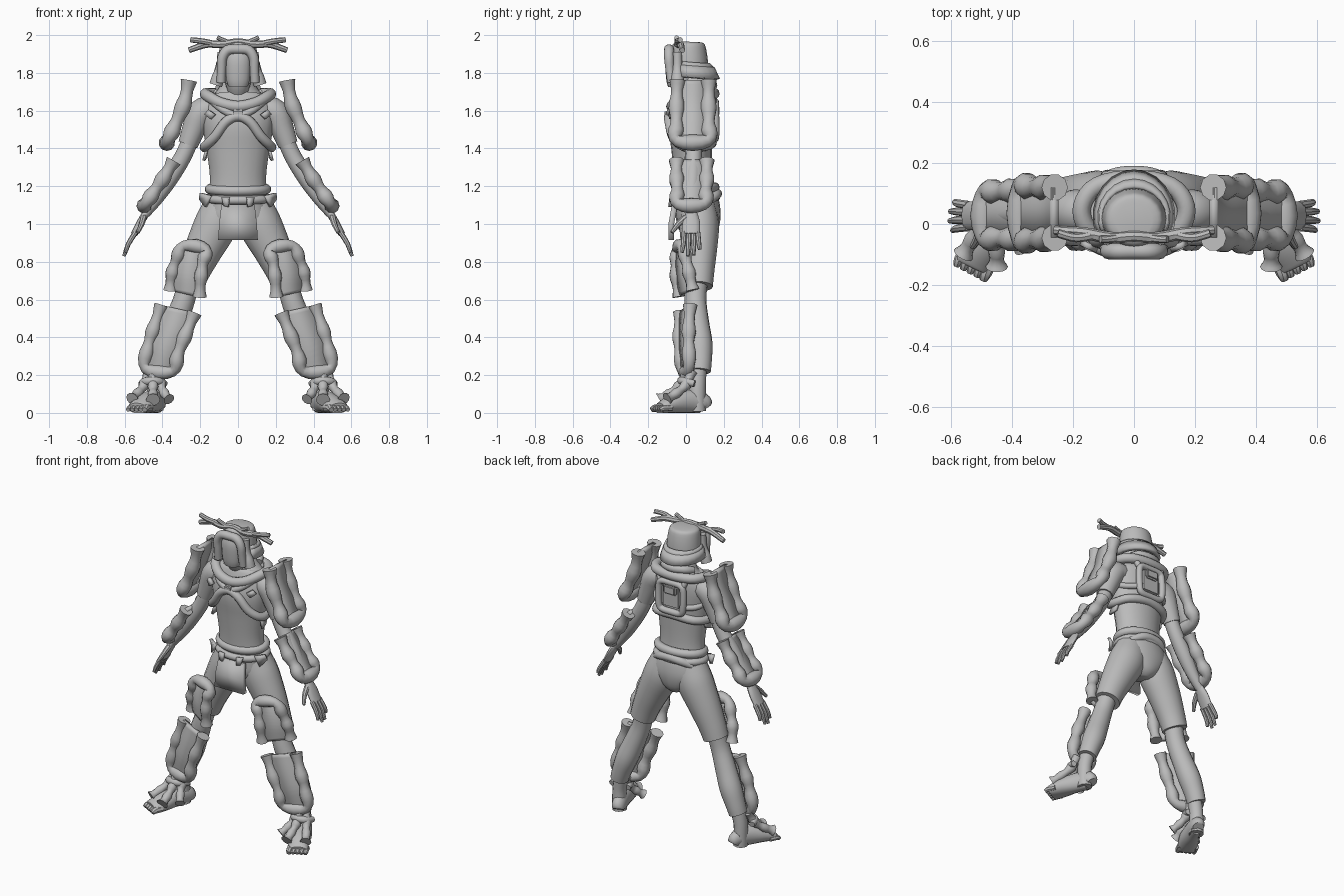
import bpy, bmesh, math
from mathutils import Vector

grey = bpy.data.materials.new("plain_grey")
grey.diffuse_color = (0.5, 0.5, 0.5, 1)
X, Y, Z = (1, 0, 0), (0, 1, 0), (0, 0, 1)


def finish(name, bm, mirror=False, thick=0, angle=40):
    bmesh.ops.recalc_face_normals(bm, faces=bm.faces)
    me = bpy.data.meshes.new(name)
    bm.to_mesh(me)
    bm.free()
    me.materials.append(grey)
    me.shade_smooth()
    me.set_sharp_from_angle(angle=math.radians(angle))
    ob = bpy.data.objects.new(name, me)
    bpy.context.collection.objects.link(ob)
    if thick:
        mod = ob.modifiers.new("thickness", 'SOLIDIFY')
        mod.thickness, mod.offset = thick, 0
    if mirror:
        mod = ob.modifiers.new("mirror", 'MIRROR')
        mod.use_mirror_merge = False
    return ob


def smooth(pts, closed=False, steps=4):
    """Catmull-Rom samples of points (x, y, z, ru, rv)."""
    pts = [Vector(tuple(p) + (p[-1],) * (5 - len(p))) for p in pts]
    n = len(pts)
    at = (lambda i: pts[i % n]) if closed else (lambda i: pts[max(0, min(n - 1, i))])
    out = []
    for i in range(n if closed else n - 1):
        a, b, c, d = at(i - 1), at(i), at(i + 1), at(i + 2)
        for k in range(steps):
            t = k / steps
            out.append((b * 2 + (c - a) * t + (a * 2 - b * 5 + c * 4 - d) * t * t
                        + (b * 3 - a - c * 3 + d) * t ** 3) * 0.5)
    return out if closed else out + [pts[-1]]


def tube(name, pts, hint=Y, closed=False, sides=12, steps=4, lumps=0, mirror=False, floor=False):
    """Loft of elliptical rings along a path, optionally swelling in lumps."""
    path = smooth(pts, closed, steps)
    n, bm, rings, h = len(path), bmesh.new(), [], Vector(hint)
    for i, p in enumerate(path):
        a = path[(i - 1) % n] if closed else path[max(i - 1, 0)]
        b = path[(i + 1) % n] if closed else path[min(i + 1, n - 1)]
        t = (Vector(b[:3]) - Vector(a[:3])).normalized()
        u = (h - t * h.dot(t)).normalized()
        v = t.cross(u)
        s = 0.88 + 0.14 * math.cos(math.tau * lumps * i / (n - 1)) if lumps else 1
        ring = []
        for k in range(sides):
            w = math.tau * k / sides
            co = Vector(p[:3]) + u * math.cos(w) * p[3] * s + v * math.sin(w) * p[4] * s
            if floor:
                co.z = max(co.z, 0)
            ring.append(bm.verts.new(co))
        rings.append(ring)
    for i in range(n if closed else n - 1):
        r, q = rings[i], rings[(i + 1) % n]
        for k in range(sides):
            m = (k + 1) % sides
            bm.faces.new((r[k], r[m], q[m], q[k]))
    if not closed:
        bm.faces.new(rings[0])
        bm.faces.new(rings[-1])
    return finish(name, bm, mirror)


def panel(name, left, right, thick=0.02, mirror=False):
    """Thin sheet stretched between two edges."""
    bm = bmesh.new()
    a = [bm.verts.new(p[:3]) for p in left]
    b = [bm.verts.new(p[:3]) for p in right]
    for i in range(len(a) - 1):
        bm.faces.new((a[i], a[i + 1], b[i + 1], b[i]))
    return finish(name, bm, mirror, thick)


def box(name, centre, size, bevel=0.01, mirror=False):
    bm = bmesh.new()
    bmesh.ops.create_cube(bm, size=1)
    for v in bm.verts:
        v.co = Vector(centre) + Vector([c * s for c, s in zip(v.co, size)])
    bmesh.ops.bevel(bm, geom=bm.edges[:], offset=bevel, segments=2, affect='EDGES')
    return finish(name, bm, mirror)


def flip(pts):
    return [(-p[0],) + tuple(p[1:]) for p in reversed(pts)]


def loop(half):            # closed left-right symmetric ring
    return half + flip(half[1:-1])


def arch(half):            # open left-right symmetric arch
    return flip(half[1:]) + half


def guard(name, a, b, r, lumps=6):
    """Lumpy U-shaped roll with a sheet between its arms."""
    normal = (Vector(b[0]) - Vector(a[0])).cross(Vector(a[-1]) - Vector(a[0]))
    tube(name + "_roll", [p + (r,) for p in a + b[::-1]], normal, lumps=lumps, sides=10, mirror=True)
    panel(name + "_sheet", smooth(a), smooth(b), 0.025, True)


# Torso, shawl, pelvis
tube("torso", [(0, .05, 1.08, .165, .11), (0, .04, 1.18, .152, .10), (0, .035, 1.27, .15, .10),
               (0, .03, 1.40, .168, .108), (0, .025, 1.52, .188, .117), (0, .035, 1.60, .193, .11),
               (0, .045, 1.665, .165, .10), (0, .05, 1.70, .115, .085), (0, .04, 1.78, .07, .07)], X, sides=20)
tube("pelvis", [(0, .06, .925, .04, .06), (0, .065, .96, .11, .10), (0, .065, 1.03, .178, .118),
                (0, .06, 1.10, .172, .118), (0, .05, 1.15, .16, .108)], X, sides=20)
panel("loincloth", [(-.088, -.06, 1.10), (-.10, -.078, 1.0), (-.105, -.078, .915)],
      [(.088, -.06, 1.10), (.10, -.078, 1.0), (.105, -.078, .915)], .03)

# Legs
tube("short_leg", [(.08, .065, 1.10, .10, .09), (.115, .07, 1.0, .115, .105), (.18, .07, .87, .102, .095),
                   (.235, .068, .75, .087, .082), (.265, .066, .67, .079, .076)], X, sides=16, mirror=True)
tube("legging", [(.255, .06, .72, .058), (.285, .05, .60, .058), (.33, .06, .48, .062, .064),
                 (.375, .072, .37, .068, .068), (.41, .075, .28, .062, .06), (.43, .073, .22, .058, .055)],
     sides=16, mirror=True)
tube("ankle", [(.42, .065, .24, .045), (.438, .06, .15, .045, .042), (.44, .06, .07, .045, .043),
               (.438, .06, .01, .046, .044)], mirror=True, floor=True)

# Feet turned outward
tube("foot", [(.417, .106, .03, .034, .032), (.424, .088, .05, .042, .055), (.45, .02, .06, .05, .062),
              (.485, -.06, .05, .062, .055), (.522, -.125, .028, .062, .036), (.53, -.14, .024, .058, .028)],
     X, sides=16, mirror=True, floor=True)
for i in range(5):
    x, y = .53 + .022 * (i - 2), -.138 + .0115 * (i - 2)
    r = .02 if i == 0 else .016
    tube("toe_%d" % i, [(x - .02, y + .04, .025, r), (x, y, .025, r), (x + .008, y - .022, .016, r * .7)],
         X, sides=8, mirror=True, floor=True)

# Arms and hands
tube("upper_arm", [(.13, .04, 1.61, .065), (.195, .04, 1.59, .073), (.235, .04, 1.50, .062),
                   (.265, .04, 1.42, .052)], mirror=True)
tube("forearm", [(.25, .04, 1.45, .045), (.295, .04, 1.35, .045), (.365, .035, 1.24, .047),
                 (.43, .03, 1.14, .038), (.49, .03, 1.05, .028, .022)], mirror=True)
tube("palm", [(.48, .03, 1.07, .026, .02), (.515, .028, 1.01, .046, .02), (.55, .026, .945, .046, .018)], mirror=True)
for i in range(4):
    y, tip = -.01 + .024 * i, (.85, .83, .835, .865)[i]
    end = .55 + (.945 - tip) * .47
    tube("finger_%d" % i, [(.543, y, .955, .014), (.58, y * 1.15 - .003, .895, .013), (end, y * 1.3 - .008, tip, .009)],
         sides=8, mirror=True)
tube("thumb", [(.50, 0, 1.035, .018), (.51, -.04, 1.0, .015), (.53, -.075, .955, .010)], X, sides=8, mirror=True)

# Limb guards
guard("shoulder_guard", [(.26, -.045, 1.76), (.285, -.05, 1.64), (.335, -.05, 1.52), (.372, -.045, 1.44)],
      [(.26, .12, 1.76), (.285, .12, 1.64), (.335, .12, 1.52), (.372, .115, 1.44)], .043)
guard("forearm_guard", [(.34, -.05, 1.335), (.39, -.05, 1.25), (.445, -.045, 1.17), (.49, -.04, 1.105)],
      [(.34, .11, 1.335), (.39, .11, 1.25), (.445, .105, 1.17), (.49, .095, 1.105)], .041)
guard("thigh_guard", [(.358, .035, .65), (.35, .018, .73), (.325, 0, .81), (.285, -.022, .885)],
      [(.203, -.035, .615), (.197, -.05, .71), (.185, -.053, .80), (.17, -.045, .865)], .037)
guard("shin_guard", [(.405, .022, .57), (.445, .015, .45), (.475, .015, .35), (.488, .015, .235)],
      [(.23, -.03, .53), (.275, -.035, .42), (.318, -.03, .31), (.347, -.015, .22)], .039)

# Ankle wraps running over the foot
tube("outer_foot_wrap", [(.475, .03, .22, .03), (.495, 0, .15, .03), (.53, -.05, .105, .027),
                         (.56, -.10, .075, .034)], X, lumps=3, mirror=True)
tube("middle_foot_wrap", [(.45, 0, .20, .028), (.45, -.04, .14, .028), (.45, -.09, .10, .027),
                          (.45, -.14, .07, .036)], X, lumps=3, mirror=True)
tube("inner_foot_wrap", [(.41, .03, .22, .03), (.41, 0, .15, .03), (.39, -.04, .105, .026),
                         (.365, -.08, .072, .03)], X, lumps=3, mirror=True)
tube("ankle_strap", [(.39, .045, .155, .018), (.41, -.005, .165, .022), (.45, -.025, .17, .022),
                     (.495, -.005, .165, .022), (.51, .045, .155, .018)], Z, mirror=True)

# Belt
for name, z, rx, ry, r in (("upper_belt", 1.185, .15, .102, .026), ("lower_belt", 1.135, .158, .11, .022)):
    tube(name, [(rx * math.sin(a), .05 - ry * math.cos(a), z - .01 * math.cos(a), r)
                for a in (math.tau * i / 16 for i in range(16))], Z, True, steps=2)
tube("back_belt_roll", arch([(0, .165, 1.16, .026), (.07, .155, 1.15, .026), (.13, .12, 1.12, .02)]), Z)
panel("belt_tail", [(.045, -.078, 1.14), (.05, -.085, 1.09)], [(.085, -.068, 1.14), (.075, -.078, 1.095)], .02, True)
panel("hip_tag", [(.14, -.03, 1.15), (.17, -.02, 1.09)], [(.198, .0, 1.165), (.2, .02, 1.13)], .02, True)
panel("rib_tag", [(.165, 0, 1.40), (.182, -.01, 1.335)], [(.168, .06, 1.40), (.172, .04, 1.35)], .015, True)

# Collar and chest harness
tube("collar", loop([(0, -.075, 1.622, .03), (.09, -.06, 1.64, .03), (.155, -.01, 1.675, .03),
                     (.17, .06, 1.69, .03), (.12, .125, 1.69, .03), (0, .148, 1.69, .03)]), Z, True)
tube("neck_roll", arch([(0, .14, 1.735, .026), (.07, .118, 1.735, .026), (.1, .07, 1.72, .022)]), Z)
tube("harness", loop([(0, -.09, 1.57, .026), (.065, -.088, 1.54, .026), (.12, -.07, 1.465, .026),
                      (.165, -.03, 1.42, .026), (.175, .03, 1.405, .026), (.13, .11, 1.415, .026),
                      (0, .135, 1.43, .028)]), Z, True)
tube("harness_strap", [(.02, -.09, 1.575, .02), (.08, -.075, 1.605, .02), (.14, -.03, 1.655, .02)], Z, mirror=True)
box("harness_knot", (0, -.088, 1.58), (.075, .05, .06), .015)
panel("chest_tag", [(.12, -.085, 1.58), (.145, -.08, 1.555)], [(.155, -.07, 1.605), (.175, -.06, 1.58)], .02, True)

# Back pack
box("pack", (0, .125, 1.555), (.15, .07, .17), .02)
tube("pack_frame", loop([(0, .155, 1.645, .02), (.07, .155, 1.64, .02), (.088, .155, 1.60, .02),
                         (.088, .158, 1.50, .02), (.07, .155, 1.46, .02), (0, .155, 1.455, .02)]), Y, True)
box("pack_flap", (0, .162, 1.60), (.09, .03, .06), .01)
tube("pack_strap", [(.08, .15, 1.63, .018), (.10, .13, 1.68, .018), (.11, .08, 1.70, .018)], X, mirror=True)
tube("pack_side_strap", [(.085, .15, 1.50, .018), (.14, .105, 1.50, .018), (.18, .04, 1.52, .018)], Z, mirror=True)

# Head, bucket helmet and neck cape
tube("head", [(0, 0, 1.70, .055, .055), (0, -.015, 1.76, .07, .07), (0, -.015, 1.86, .08, .08),
              (0, .005, 1.93, .075, .075)], X, sides=16)
tube("helmet", [(0, .02, 1.81, .108, .098), (0, .018, 1.87, .105, .097), (0, .013, 1.935, .097, .09),
                (0, .012, 1.957, .086, .078), (0, .012, 1.965, .06, .055)], X, sides=20, steps=3)


def half_ring(rx, ry, z, drop=.01):
    return [(rx * math.cos(a), .025 + ry * math.sin(a), z - drop * math.sin(a))
            for a in (math.radians(-25 + 230 * i / 14) for i in range(15))]


panel("upper_cape", half_ring(.106, .094, 1.855), half_ring(.112, .122, 1.825), .02)
panel("lower_cape", half_ring(.108, .115, 1.835), half_ring(.124, .143, 1.775), .025)
tube("hood_roll", arch([(0, -.09, 1.925, .026), (.055, -.09, 1.92, .027), (.083, -.09, 1.88, .026),
                        (.087, -.085, 1.82, .024), (.09, -.075, 1.75, .024)]), Y)
tube("hood_flap", [(.085, -.045, 1.91, .024), (.09, -.045, 1.83, .026), (.105, -.045, 1.775, .034),
                   (.118, -.045, 1.735, .034)], Y, mirror=True)
tube("face_mask", [(0, -.06, 1.73, .052, .035), (0, -.065, 1.77, .062, .04), (0, -.068, 1.86, .066, .042),
                   (0, -.06, 1.91, .06, .036)], X, sides=16)

# Forked branch across the brow
tube("branch", arch([(0, -.04, 1.965, .018), (.08, -.045, 1.952, .02), (.16, -.03, 1.952, .019),
                     (.21, -.025, 1.938, .017), (.26, -.02, 1.92, .015)]), Z, sides=8)
tube("branch_fork", [(.13, -.035, 1.955, .016), (.19, -.045, 1.968, .015), (.25, -.03, 1.975, .014)],
     Z, sides=8, mirror=True)
tube("branch_twig", [(.05, -.045, 1.96, .014), (.085, -.05, 1.976, .012), (.11, -.05, 1.988, .012)],
     Z, sides=8, mirror=True)
